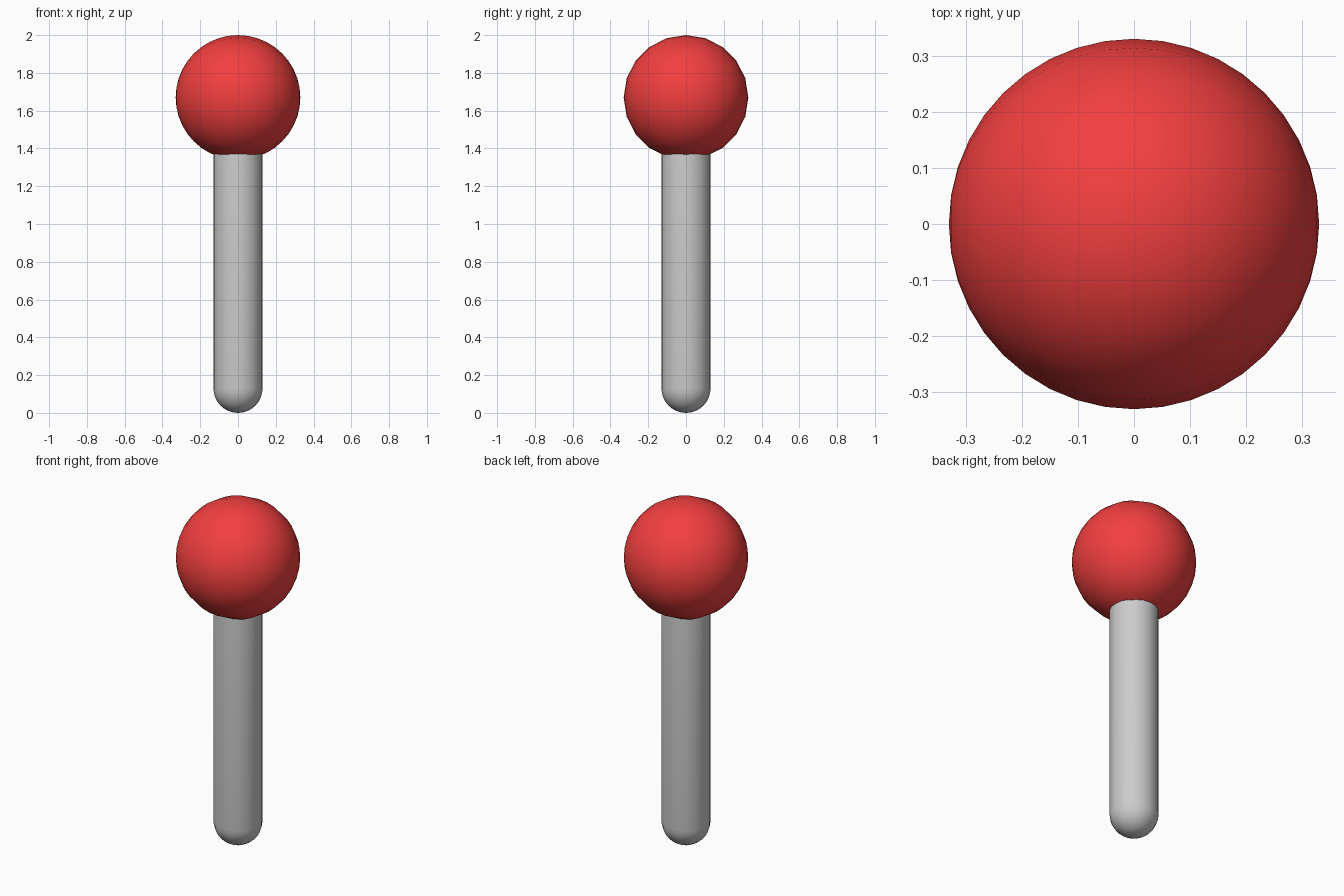
import bpy, bmesh
from math import pi, sin, cos, radians

if "Cube" in bpy.data.objects:
    bpy.data.objects.remove(bpy.data.objects["Cube"])

STICK_R, STICK_TOP = 0.13, 1.67
BALL_R = 0.33
SIDES, CAP_STEPS = 20, 8


def smooth(obj):
    bpy.ops.object.select_all(action='DESELECT')
    obj.select_set(True)
    bpy.context.view_layer.objects.active = obj
    bpy.ops.object.shade_smooth_by_angle(angle=radians(40))


# Stick: capsule whose upper end is buried in the ball
bm = bmesh.new()
angles = [-pi / 2 + i * pi / 2 / CAP_STEPS for i in range(CAP_STEPS + 1)]
profile = [(STICK_R * cos(a), STICK_R + STICK_R * sin(a)) for a in angles]
profile += [(r, STICK_TOP - z) for r, z in reversed(profile)]
verts = [bm.verts.new((r, 0, z)) for r, z in profile]
edges = [bm.edges.new(pair) for pair in zip(verts, verts[1:])]
bmesh.ops.spin(bm, geom=verts + edges, cent=(0, 0, 0), axis=(0, 0, 1),
               angle=2 * pi, steps=SIDES, use_duplicate=False)
bmesh.ops.remove_doubles(bm, verts=bm.verts, dist=1e-4)
bmesh.ops.recalc_face_normals(bm, faces=bm.faces)
mesh = bpy.data.meshes.new("stick")
bm.to_mesh(mesh)
bm.free()
stick = bpy.data.objects.new("stick", mesh)
bpy.context.collection.objects.link(stick)
smooth(stick)

# Ball: sphere with its poles along x
bpy.ops.mesh.primitive_uv_sphere_add(segments=SIDES, ring_count=20, radius=BALL_R,
                                     location=(0, 0, 2 - BALL_R),
                                     rotation=(0, pi / 2, 0))
ball = bpy.context.object
ball.name = "ball_knob"
red = bpy.data.materials.new("red")
red.diffuse_color = (0.9, 0.05, 0.05, 1)
red.use_nodes = True
red.node_tree.nodes["Principled BSDF"].inputs["Base Color"].default_value = red.diffuse_color
ball.data.materials.append(red)
smooth(ball)
